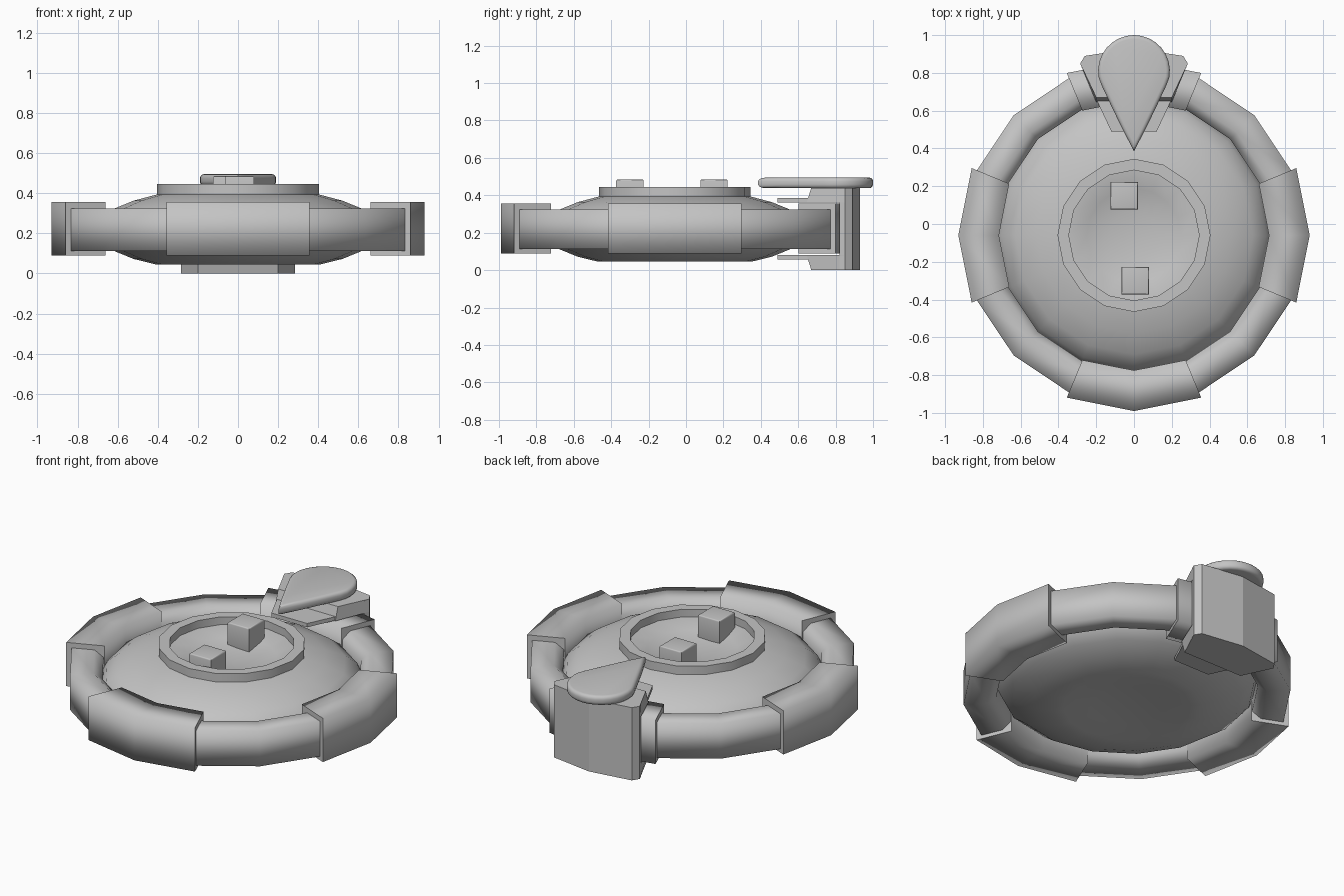
import bpy, bmesh, math
from mathutils import Vector

if "Cube" in bpy.data.objects:
    bpy.data.objects.remove(bpy.data.objects["Cube"])

CY = -0.06          # centre of the disc in y
MID = 0.2175        # middle height of the disc
SEG = 16

grey = bpy.data.materials.new("plain grey")
grey.diffuse_color = (0.55, 0.55, 0.55, 1)
grey.use_nodes = True
grey.node_tree.nodes["Principled BSDF"].inputs["Base Color"].default_value = grey.diffuse_color


def finish(name, bm, angle=None):
    """Turn a bmesh into a named object, optionally smooth shaded."""
    bmesh.ops.recalc_face_normals(bm, faces=bm.faces)
    me = bpy.data.meshes.new(name)
    bm.to_mesh(me)
    bm.free()
    me.materials.append(grey)
    ob = bpy.data.objects.new(name, me)
    bpy.context.collection.objects.link(ob)
    if angle:
        bpy.ops.object.select_all(action='DESELECT')
        ob.select_set(True)
        bpy.context.view_layer.objects.active = ob
        bpy.ops.object.shade_smooth_by_angle(angle=math.radians(angle))
    return ob


def sweep(name, section, start, steps, closed_section=True, caps=False, angle=None):
    """Sweep an (r, z) section round the disc axis in 22.5 degree steps."""
    bm = bmesh.new()
    full = steps == SEG
    rings = []
    for i in range(steps if full else steps + 1):
        a = math.radians(start + i * 360 / SEG)
        rings.append([bm.verts.new((r * math.cos(a), CY + r * math.sin(a), z))
                      for r, z in section])
    n = len(section)
    for i in range(steps):
        p, q = rings[i], rings[(i + 1) % len(rings)]
        for j in range(n if closed_section else n - 1):
            k = (j + 1) % n
            bm.faces.new((p[j], p[k], q[k], q[j]))
    if caps:
        for ring in (rings[0], rings[-1]):
            bm.faces.new(ring)
    bmesh.ops.remove_doubles(bm, verts=bm.verts, dist=1e-5)
    if caps:                                   # keep the cut ends crisp
        for f in bm.faces:
            if len(f.verts) == n and all(len(e.link_faces) == 2 for e in f.edges):
                d = f.calc_center_median() - Vector((0, CY, MID))
                f.normal_update()
                if abs(f.normal.dot(Vector((d.x, d.y, 0)).normalized())) < 0.02 and abs(f.normal.z) < 0.02:
                    for e in f.edges:
                        e.smooth = False
    return finish(name, bm, angle)


def slab(name, outline, z0, z1, bevel=0, angle=None):
    """Extrude a plan outline between two heights."""
    bm = bmesh.new()
    f = bm.faces.new([bm.verts.new((x, y, z0)) for x, y in outline])
    up = bmesh.ops.extrude_face_region(bm, geom=[f])["geom"]
    bmesh.ops.translate(bm, vec=(0, 0, z1 - z0),
                        verts=[v for v in up if isinstance(v, bmesh.types.BMVert)])
    if bevel:
        edges = [e for e in bm.edges if abs(e.verts[0].co.z - e.verts[1].co.z) < 1e-6]
        bmesh.ops.bevel(bm, geom=edges, offset=bevel, segments=3, profile=0.5,
                        affect='EDGES', clamp_overlap=True)
    return finish(name, bm, angle)


def mirrored(half):
    """Complete a right-hand outline with its left-hand copy."""
    return half + [(-x, y) for x, y in reversed(half) if x > 1e-6]


# Lens-shaped disc with a hollow in the top and a shallow one underneath
dish = [(0, 0.335), (0.13, 0.342), (0.25, 0.362), (0.35, 0.40), (0.40, 0.395),
        (0.52, 0.363), (0.63, 0.318), (0.70, 0.265), (0.72, MID),
        (0.70, 0.17), (0.63, 0.117), (0.52, 0.072), (0.41, 0.045),
        (0.35, 0.045), (0.2, 0.06), (0, 0.07)]
sweep("disc_body", dish, 0, SEG, closed_section=False, angle=40)

# Raised rim around the hollow
sweep("hollow_rim", [(0.345, 0.385), (0.405, 0.385), (0.405, 0.445), (0.345, 0.445)],
      0, SEG, angle=30)

# Outer ring with chamfered inner edges
sweep("outer_ring", [(0.72, 0.15), (0.77, 0.112), (0.90, 0.112), (0.90, 0.325),
                     (0.77, 0.325), (0.72, 0.285)], 0, SEG, angle=95)

# Four sleeves gripping the ring
for label, mid in (("right", 0), ("back", 90), ("left", 180), ("front", 270)):
    sweep(label + "_sleeve", [(0.715, 0.09), (0.93, 0.09), (0.93, 0.355), (0.715, 0.355)],
          mid - 22.5, 2, caps=True, angle=95)

# Two small blocks resting in the hollow
for label, x, y in (("back", -0.052, 0.15), ("front", 0.007, -0.30)):
    h = 0.073
    slab(label + "_block", [(x - h, y - h), (x + h, y - h), (x + h, y + h), (x - h, y + h)],
         0.335, 0.485, bevel=0.008, angle=40)

# Clamp at the back: wall, two jaws and two thin tongues
rear = [(0.285, 0.85), (0.26, 0.89), (0, 0.93)]
slab("clamp_wall", mirrored([(0.272, 0.82)] + rear), 0.0, 0.44)
for label, z0, z1, thin0, thin1, outer in (("upper", 0.362, 0.44, 0.362, 0.385, 1),
                                           ("lower", 0.0, 0.08, 0.058, 0.08, -1)):
    jaw = slab(label + "_jaw", mirrored([(0.2, 0.645)] + rear), z0, z1)
    for v in jaw.data.vertices:                # slope the front of the jaw
        if v.co.y < 0.7 and (v.co.z - (z0 + z1) / 2) * outer > 0:
            v.co.y += 0.025
    slab(label + "_tongue", mirrored([(0.12, 0.49), (0.2, 0.66)]), thin0, thin1)

# Teardrop plate on top of the clamp
drop = [(0, 0.385), (0.065, 0.51), (0.125, 0.635), (0.172, 0.735)]
for i in range(9):
    a = math.radians(-10 + i * 12.5)
    drop.append((0.19 * math.cos(a) if i < 8 else 0, 0.81 + 0.19 * math.sin(a)))
slab("teardrop_plate", mirrored(drop), 0.438, 0.495, bevel=0.02, angle=50)
